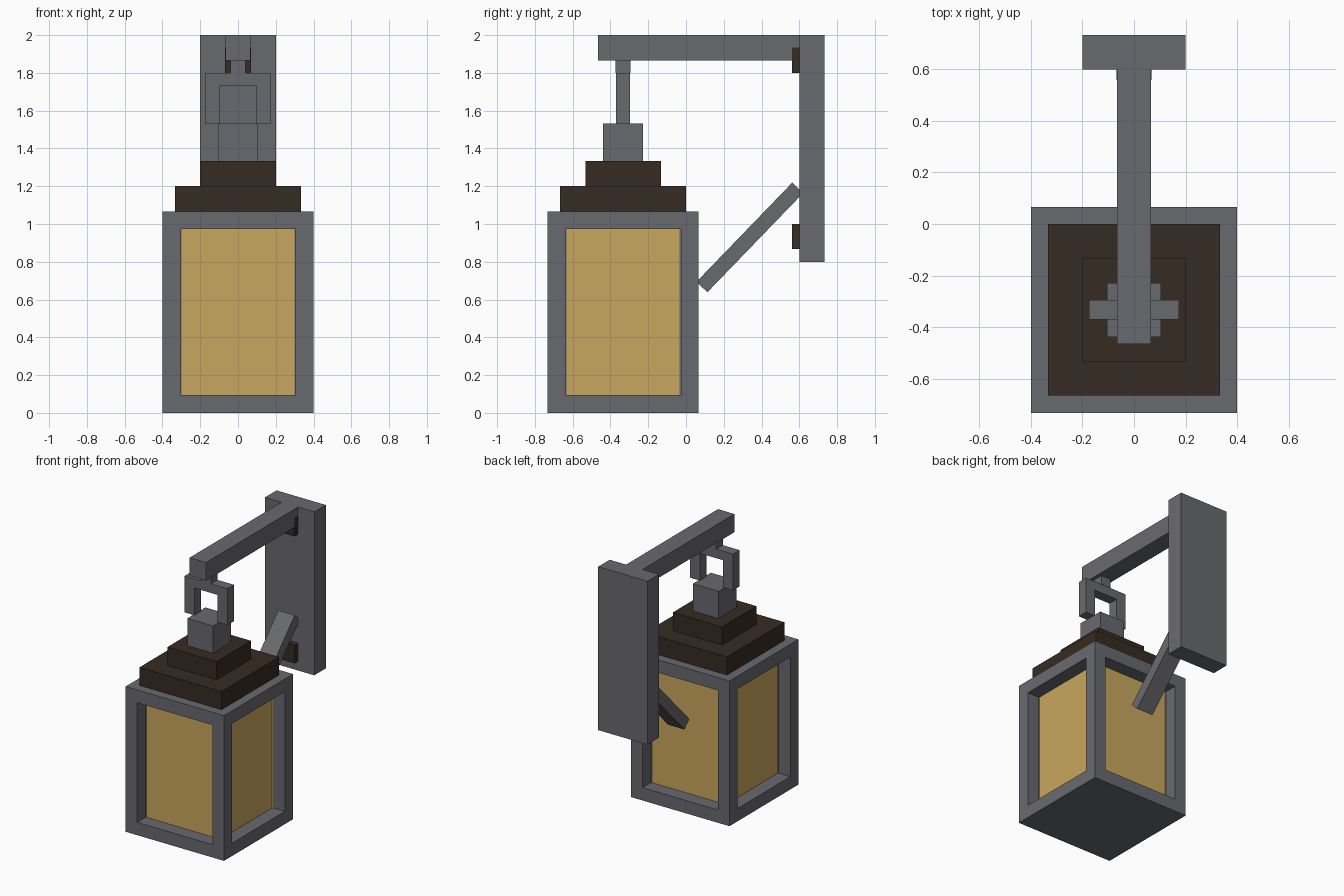
import bpy, bmesh, math
from mathutils import Matrix, Vector

if "Cube" in bpy.data.objects:
    bpy.data.objects.remove(bpy.data.objects["Cube"])


def material(name, rgb):
    m = bpy.data.materials.new(name)
    m.diffuse_color = (*rgb, 1)
    m.use_nodes = True
    m.node_tree.nodes["Principled BSDF"].inputs["Base Color"].default_value = m.diffuse_color
    return m


IRON = material("grey_iron", (0.141, 0.144, 0.159))
WOOD = material("dark_brown", (0.037, 0.025, 0.016))
GLOW = material("amber_glass", (0.584, 0.386, 0.114))

U = 1 / 15          # design grid step
CY = -5 * U         # lantern axis


def finish(name, bm, *mats):
    me = bpy.data.meshes.new(name)
    bm.to_mesh(me)
    bm.free()
    for m in mats:
        me.materials.append(m)
    ob = bpy.data.objects.new(name, me)
    bpy.context.collection.objects.link(ob)
    return ob


def cube(x, y, z):
    """Box mesh spanning the given (min, max) ranges."""
    bm = bmesh.new()
    size = Vector((x[1] - x[0], y[1] - y[0], z[1] - z[0]))
    mid = Vector((sum(x), sum(y), sum(z))) / 2
    bmesh.ops.create_cube(bm, size=1, matrix=Matrix.Translation(mid) @ Matrix.Diagonal((*size, 1)))
    return bm


def box(name, mat, x, y, z):
    return finish(name, cube(x, y, z), mat)


def tier(name, mat, half, z0, z1):
    """Square block centred on the lantern axis."""
    return box(name, mat, (-half, half), (CY - half, CY + half), (z0, z1))


# Lantern body: the four sides get recessed glass panes
bm = cube((-6 * U, 6 * U), (CY - 6 * U, CY + 6 * U), (0, 16 * U))
bm.normal_update()
sides = [f for f in bm.faces if abs(f.normal.z) < 0.5]
bmesh.ops.inset_individual(bm, faces=sides, thickness=2 * U, depth=0)
for f in sides:
    pane = bmesh.ops.extrude_discrete_faces(bm, faces=[f])["faces"][0]
    pane.normal_update()
    bmesh.ops.translate(bm, verts=pane.verts, vec=pane.normal * -0.1)
    pane.material_index = 1
finish("lantern_body", bm, IRON, GLOW)

# Stepped roof and cap
tier("roof_lower", WOOD, 5 * U, 16 * U, 18 * U)
tier("roof_upper", WOOD, 3 * U, 18 * U, 20 * U)
tier("roof_cap", IRON, 0.105, 20 * U, 23 * U)

# Hanging loop: one upside-down U profile, extruded
bm = bmesh.new()
a, b, low, inner, top = 0.175, 0.095, 23 * U, 26 * U, 27 * U
outline = [(-a, low), (-b, low), (-b, inner), (b, inner), (b, low), (a, low), (a, top), (-a, top)]
face = bm.faces.new([bm.verts.new((x, CY - 0.038, z)) for x, z in outline])
ext = bmesh.ops.extrude_face_region(bm, geom=[face])["geom"]
bmesh.ops.translate(bm, verts=[v for v in ext if isinstance(v, bmesh.types.BMVert)], vec=(0, 0.076, 0))
bmesh.ops.recalc_face_normals(bm, faces=bm.faces)
finish("hanging_loop", bm, IRON)
tier("loop_link", IRON, 0.04, 27 * U, 28 * U)

# Wall bracket
box("wall_plate", IRON, (-3 * U, 3 * U), (9 * U, 11 * U), (12 * U, 2))
box("arm", IRON, (-U, U), (-7 * U, 9 * U), (28 * U, 2))
for name, z in (("upper_peg", 27 * U), ("lower_peg", 13 * U)):
    box(name, WOOD, (-0.068, 0.068), (0.56, 9 * U), (z, z + 2 * U))

# Diagonal brace
brace = box("brace", IRON, (-U, U), (-0.365, 0.365), (-0.04, 0.04))
brace.location = (0, 0.338, 0.929)
brace.rotation_euler.x = math.radians(46)
